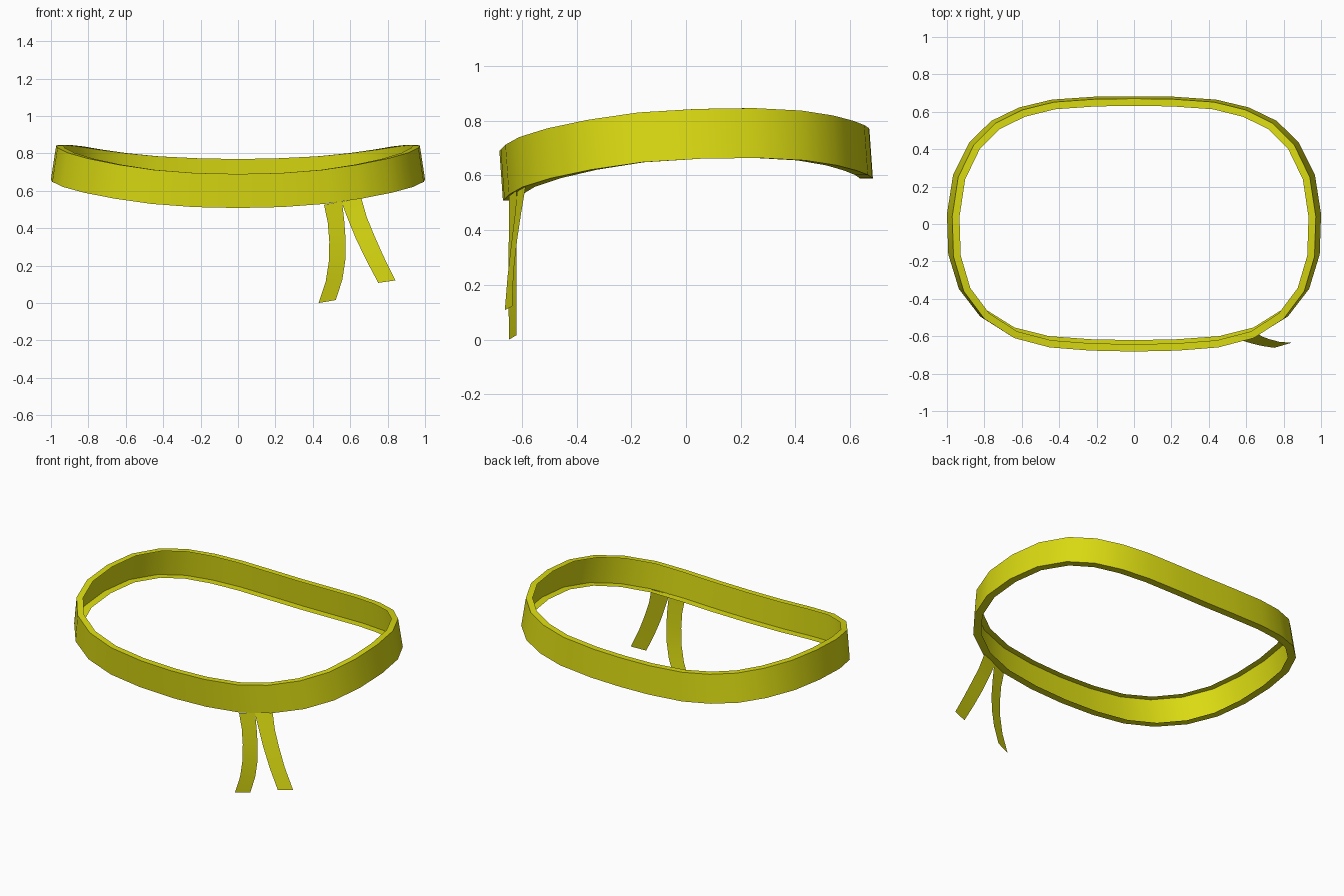
import bpy, bmesh, math
from mathutils import Vector

if "Cube" in bpy.data.objects:
    bpy.data.objects.remove(bpy.data.objects["Cube"])

yellow = bpy.data.materials.new("olive_yellow")
yellow.diffuse_color = (0.70, 0.70, 0.006, 1)
yellow.use_nodes = True
yellow.node_tree.nodes["Principled BSDF"].inputs["Base Color"].default_value = yellow.diffuse_color


def finish(bm, name):
    me = bpy.data.meshes.new(name)
    bm.to_mesh(me)
    bm.free()
    me.materials.append(yellow)
    ob = bpy.data.objects.new(name, me)
    bpy.context.collection.objects.link(ob)
    bpy.ops.object.select_all(action='DESELECT')
    ob.select_set(True)
    bpy.context.view_layer.objects.active = ob
    bpy.ops.object.shade_smooth_by_angle(angle=math.radians(40))


# Headband: right half of the outer top edge, front to back
half = [(0, -.682, .69), (.23, -.677, .695), (.45, -.66, .712), (.64, -.61, .74),
        (.80, -.507, .772), (.91, -.36, .803), (.965, -.175, .83), (.972, .04, .843),
        (.94, .25, .846), (.857, .422, .837), (.742, .538, .819), (.597, .61, .80),
        (.427, .652, .784), (.2, .668, .773), (0, .67, .77)]
top = [Vector(p) for p in half]
top += [Vector((-x, y, z)) for x, y, z in half[-2:0:-1]]
n = len(top)


def inset(ring, d):
    out = []
    for i, p in enumerate(ring):
        t = ring[(i + 1) % n] - ring[i - 1]
        out.append(p + Vector((-t.y, t.x, 0)).normalized() * d)
    return out


# Lower edge flares sideways and shifts slightly backward;
# the band is a channel: top rim, outer wall, bottom rim, open on the inside
bottom = [Vector((p.x * 1.029, p.y + .013, p.z - .182)) for p in top]
bm = bmesh.new()
rings = [[bm.verts.new(p) for p in r]
         for r in (inset(top, .039), top, bottom, inset(bottom, .048))]
for a, b in zip(rings, rings[1:]):
    for i in range(n):
        j = (i + 1) % n
        bm.faces.new((b[i], b[j], a[j], a[i]))
finish(bm, "headband")


# Hanging ribbon tails: single cloth sheets from matching left and right edges
def tail(name, left, right):
    bm = bmesh.new()
    L = [bm.verts.new(p) for p in left]
    R = [bm.verts.new(p) for p in right]
    for i in range(len(L) - 1):
        bm.faces.new((L[i + 1], R[i + 1], R[i], L[i]))
    finish(bm, name)


tail("inner_tail",
     [(.460, -.646, .525), (.480, -.647, .43), (.488, -.648, .33), (.487, -.648, .23),
      (.469, -.648, .115), (.431, -.647, .0)],
     [(.556, -.619, .545), (.569, -.619, .43), (.576, -.62, .33), (.574, -.62, .23),
      (.558, -.62, .125), (.523, -.62, .016)])
tail("outer_tail",
     [(.553, -.617, .54), (.587, -.626, .45), (.63, -.639, .345), (.685, -.652, .23),
      (.75, -.662, .108)],
     [(.658, -.585, .565), (.688, -.603, .46), (.727, -.617, .365), (.778, -.63, .25),
      (.842, -.635, .121)])
